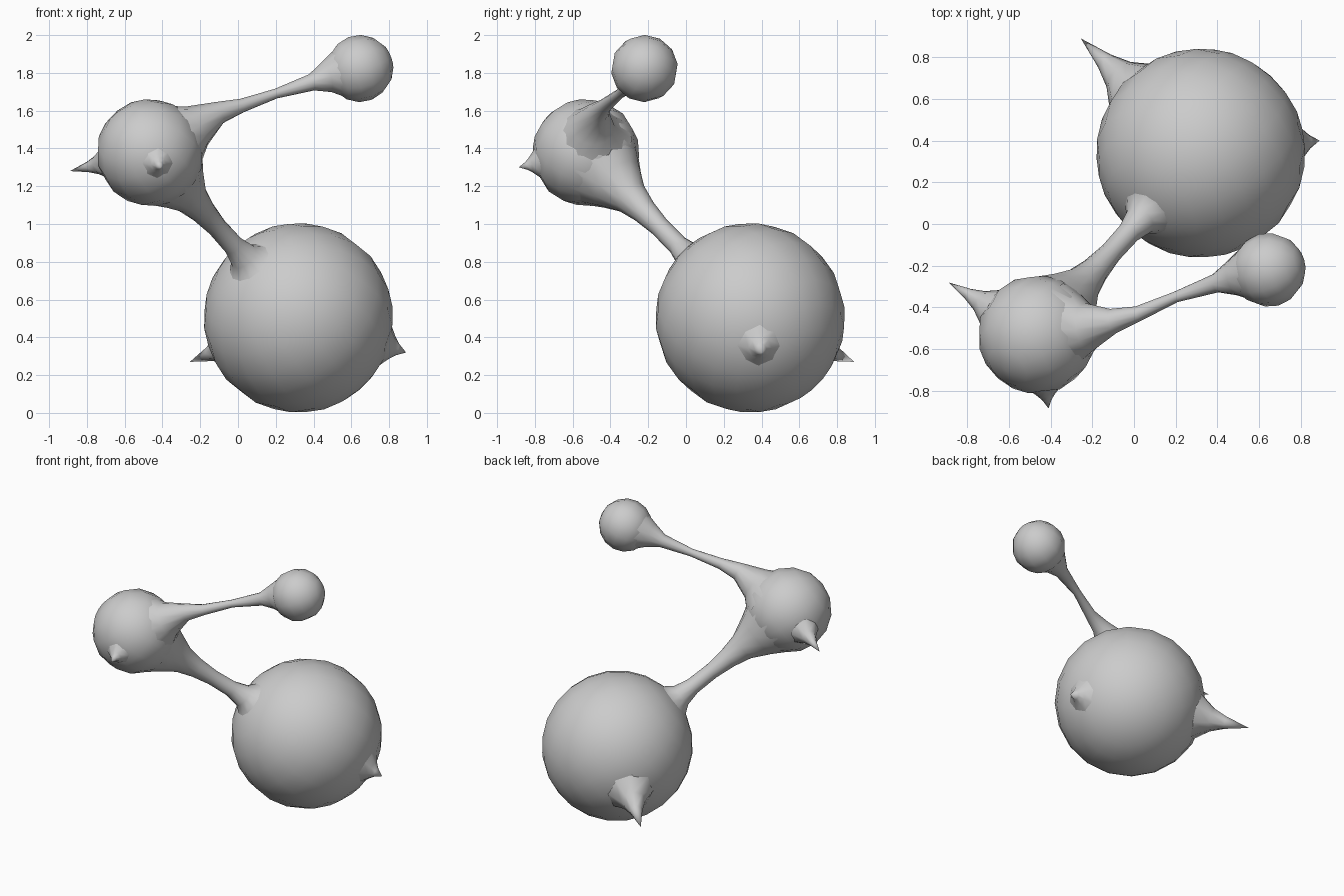
import bpy, bmesh, math
from mathutils import Vector

if "Cube" in bpy.data.objects:
    bpy.data.objects.remove(bpy.data.objects["Cube"])


def finish(bm, name):
    bmesh.ops.remove_doubles(bm, verts=bm.verts, dist=0.0005)
    bmesh.ops.recalc_face_normals(bm, faces=bm.faces)
    me = bpy.data.meshes.new(name)
    bm.to_mesh(me)
    bm.free()
    for p in me.polygons:
        p.use_smooth = True
    ob = bpy.data.objects.new(name, me)
    bpy.context.collection.objects.link(ob)
    return ob


def ball(name, centre, radius, axis, segs, rings):
    """Smooth low-poly ball with its pole along axis."""
    bm = bmesh.new()
    bmesh.ops.create_uvsphere(bm, u_segments=segs, v_segments=rings, radius=radius)
    rot = Vector(axis).to_track_quat('Z', 'Y')
    for v in bm.verts:
        v.co = rot @ v.co + Vector(centre)
    return finish(bm, name)


def loft(name, stations, sides):
    """Open round tube through (point, radius) stations."""
    bm = bmesh.new()
    pts = [Vector(p) for p, r in stations]
    rings = []
    for i, (p, r) in enumerate(stations):
        t = pts[min(i + 1, len(pts) - 1)] - pts[max(i - 1, 0)]
        q = t.to_track_quat('Z', 'Y')
        rings.append([bm.verts.new(pts[i] + q @ Vector((r * math.cos(a), r * math.sin(a), 0)))
                      for a in (math.tau * k / sides for k in range(sides))])
    for a, b in zip(rings, rings[1:]):
        for k in range(sides):
            n = (k + 1) % sides
            bm.faces.new((a[k], a[n], b[n], b[k]))
    return finish(bm, name)


def spike(name, centre, radius, tip, width):
    """Concave thorn pulled out of a ball to the tip."""
    c, tip = Vector(centre), Vector(tip)
    d = (tip - c).normalized()
    h = (tip - c).length - radius
    base = math.sqrt(radius ** 2 - width ** 2) - 0.01
    prof = [(base, width), (radius + 0.2 * h, 0.52 * width),
            (radius + 0.5 * h, 0.27 * width), (radius + h, 0.0001)]
    return loft(name, [(c + d * s, r) for s, r in prof], 8)


BIG, BIG_R = Vector((0.32, 0.34, 0.503)), 0.503
MID, MID_R = Vector((-0.465, -0.53, 1.378)), 0.285
TOP, TOP_R = Vector((0.645, -0.22, 1.823)), 0.178

# Balls
ball("large_ball", BIG, BIG_R, MID - BIG, 20, 12)
ball("middle_ball", MID, MID_R, BIG - MID, 14, 8)
ball("small_ball", TOP, TOP_R, MID - TOP, 12, 8)

# Flared neck between the large and middle balls
axis = (BIG - MID).normalized()
profile = [(0.16, 0.225), (0.28, 0.155), (0.40, 0.095), (0.52, 0.068), (0.66, 0.053),
           (0.82, 0.055), (0.92, 0.078), (0.975, 0.12), (1.01, 0.18)]
loft("lower_neck", [(MID + axis * s, r) for s, r in profile], 12)

# Thin bowed neck between the middle and small balls
loft("upper_neck", [
    ((-0.33, -0.50, 1.45), 0.215), ((-0.22, -0.495, 1.52), 0.118),
    ((-0.10, -0.465, 1.59), 0.06), ((0.02, -0.43, 1.627), 0.037),
    ((0.20, -0.35, 1.69), 0.026), ((0.39, -0.285, 1.75), 0.045),
    ((0.47, -0.26, 1.78), 0.085), ((0.55, -0.24, 1.80), 0.135)], 12)

# Thorns
spike("large_ball_back_spike", BIG, BIG_R, (-0.255, 0.89, 0.27), 0.16)
spike("large_ball_side_spike", BIG, BIG_R, (0.89, 0.40, 0.32), 0.12)
spike("middle_ball_side_spike", MID, MID_R, (-0.89, -0.28, 1.28), 0.10)
spike("middle_ball_front_spike", MID, MID_R, (-0.41, -0.885, 1.30), 0.08)
